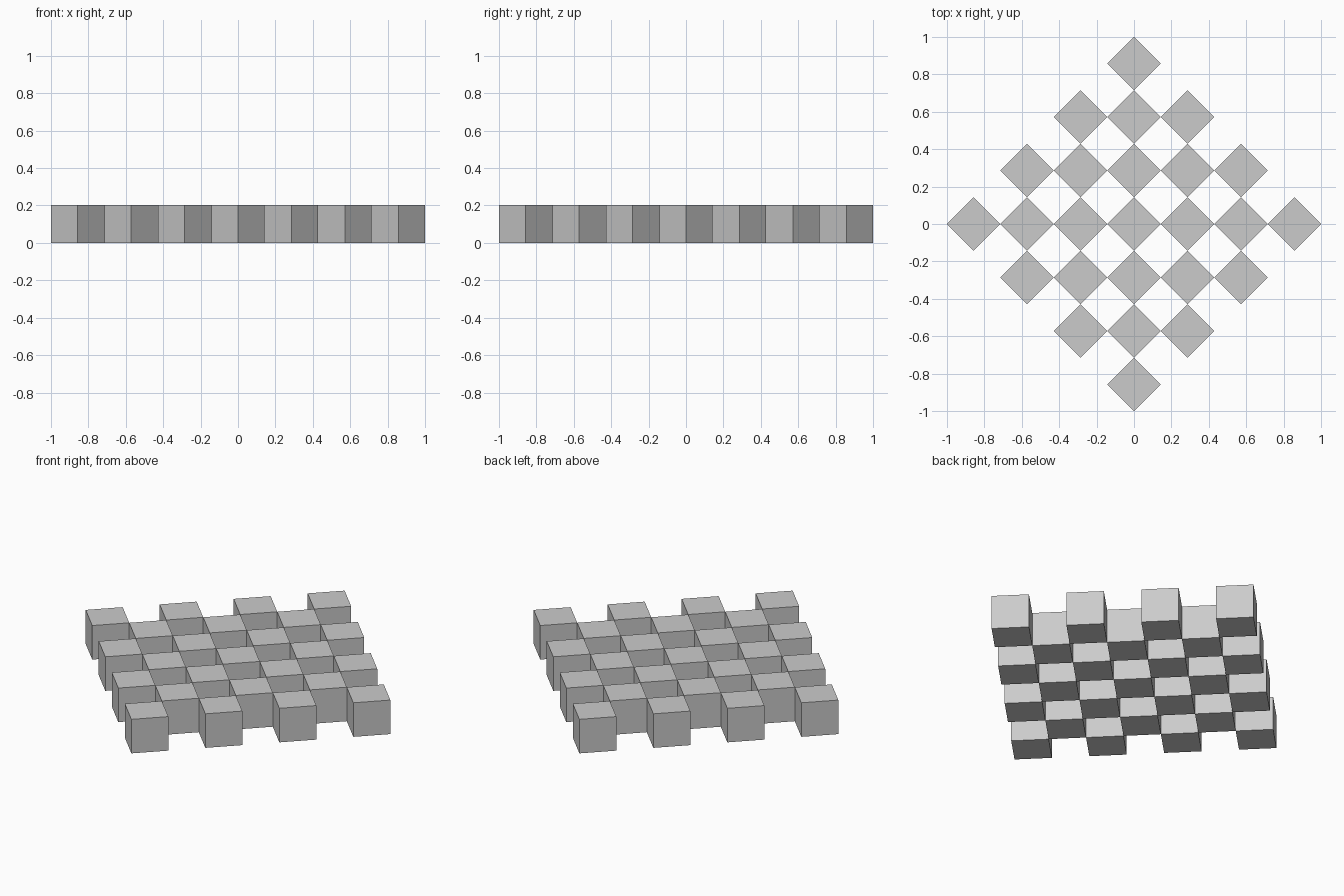
import bpy, bmesh
from math import radians, sqrt
from mathutils import Matrix, Vector

if "Cube" in bpy.data.objects:
    bpy.data.objects.remove(bpy.data.objects["Cube"])

COUNT = 7                    # cells along each side of the checkerboard
STEP = 2 / COUNT             # cube diagonal, so neighbours meet at corners
SIDE = STEP / sqrt(2)        # cube edge length

turn = Matrix.Rotation(radians(45), 4, 'Z')
bm = bmesh.new()

# Cubes on every other cell of the board, turned 45 degrees, open gaps between
for row in range(COUNT):
    for col in range(COUNT):
        if (row + col) % 2 == 0:
            centre = Vector(((col - 3) * SIDE, (row - 3) * SIDE, SIDE / 2))
            bmesh.ops.create_cube(bm, size=SIDE, matrix=turn @ Matrix.Translation(centre))

mesh = bpy.data.meshes.new("checkerboard_cubes")
bm.to_mesh(mesh)
bm.free()
bpy.context.collection.objects.link(bpy.data.objects.new("checkerboard_cubes", mesh))
